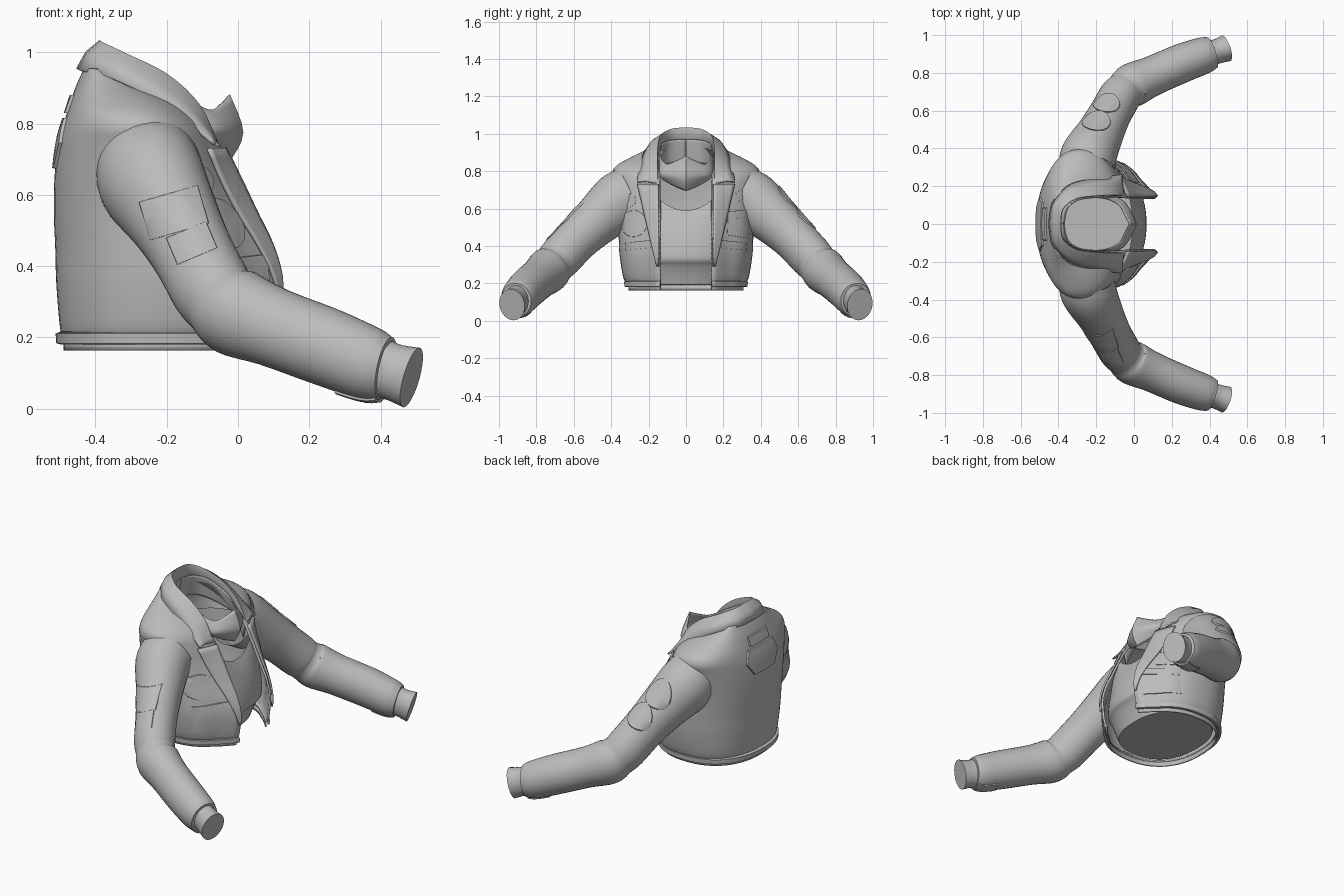
import bpy, bmesh, math
from mathutils import Vector
from mathutils.bvhtree import BVHTree

if "Cube" in bpy.data.objects:
    bpy.data.objects.remove(bpy.data.objects["Cube"])

grey = bpy.data.materials.new("cloth_grey")
grey.diffuse_color = (0.5, 0.5, 0.5, 1)
grey.use_nodes = True
grey.node_tree.nodes["Principled BSDF"].inputs["Base Color"].default_value = grey.diffuse_color


def spline(rows, n):
    """Catmull-Rom resampling of tuples."""
    out = []
    for i in range(len(rows) - 1):
        p0, p1, p2 = rows[max(i - 1, 0)], rows[i], rows[i + 1]
        p3 = rows[min(i + 2, len(rows) - 1)]
        for k in range(n):
            t = k / n
            out.append(tuple(0.5 * (2 * b + (c - a) * t + (2 * a - 5 * b + 4 * c - d) * t * t
                       + (3 * b - a - 3 * c + d) * t ** 3) for a, b, c, d in zip(p0, p1, p2, p3)))
    return out + [tuple(rows[-1])]


def finish(name, bm, thick=0, offset=-1):
    bmesh.ops.recalc_face_normals(bm, faces=bm.faces)
    me = bpy.data.meshes.new(name)
    bm.to_mesh(me)
    bm.free()
    me.materials.append(grey)
    ob = bpy.data.objects.new(name, me)
    bpy.context.collection.objects.link(ob)
    bpy.ops.object.select_all(action='DESELECT')
    bpy.context.view_layer.objects.active = ob
    ob.select_set(True)
    bpy.ops.object.shade_smooth_by_angle(angle=math.radians(38))
    if thick:
        m = ob.modifiers.new("thickness", 'SOLIDIFY')
        m.thickness, m.offset = thick, offset


def loft(name, rows, closed=False, cap_start=False, cap_end=False, thick=0, offset=-1):
    """Skin a list of point rows; returns a tree for projecting plates."""
    bm = bmesh.new()
    vs = [[bm.verts.new(p) for p in r] for r in rows]
    n = len(rows[0])
    for a, b in zip(vs, vs[1:]):
        for i in range(n if closed else n - 1):
            j = (i + 1) % n
            bm.faces.new((a[i], a[j], b[j], b[i]))
    if cap_start:
        bm.faces.new(vs[0])
    if cap_end:
        bm.faces.new(vs[-1])
    tree = BVHTree.FromBMesh(bm)
    finish(name, bm, thick, offset)
    return tree


def plate(name, tree, center, ray, u, v, outline, rise=0.007):
    """Thin plate laid on a surface by projecting concentric outlines."""
    ray, u, v = (Vector(q).normalized() for q in (ray, u, v))
    c = Vector(center)
    bm = bmesh.new()

    def drop(a, b, lift):
        hit = tree.ray_cast(c + u * a + v * b - ray * 2, ray)[0]
        return bm.verts.new((hit or c + u * a + v * b) - ray * lift)
    rings = [[drop(a * k, b * k, rise) for a, b in outline] for k in (0.3, 0.65, 1)]
    rings.append([drop(a * 1.02, b * 1.02, -0.002) for a, b in outline])
    bm.faces.new(rings[0])
    for p, q in zip(rings, rings[1:]):
        for i in range(len(p)):
            j = (i + 1) % len(p)
            bm.faces.new((p[i], p[j], q[j], q[i]))
    finish(name, bm)


def poly(corners, rot=0, n=5):
    cs, sn = math.cos(rot), math.sin(rot)
    pts = []
    for (a, b), (c, d) in zip(corners, corners[1:] + corners[:1]):
        for k in range(n):
            x, y = a + (c - a) * k / n, b + (d - b) * k / n
            pts.append((x * cs - y * sn, x * sn + y * cs))
    return pts


def rect(w, h, rot=0):
    return poly([(-w / 2, -h / 2), (w / 2, -h / 2), (w / 2, h / 2), (-w / 2, h / 2)], rot)


def disc(r, n=24):
    return [(r * math.cos(i * math.tau / n), r * math.sin(i * math.tau / n)) for i in range(n)]


def body_row(z, xb, xf, hw, edge=0.14, n=2.3, cols=64, flare=0.04):
    """One level of the body, open at the front (+x) unless edge is 0."""
    t0 = math.asin((edge / hw) ** (n / 2)) if edge else 0
    row = []
    for i in range(cols + 1):
        t = t0 + (math.tau - 2 * t0) * i / cols
        s, c = math.sin(t), math.cos(t)
        y = hw * math.copysign(abs(s) ** (2 / n), s)
        x = (xb + xf) / 2 + (xf - xb) / 2 * math.copysign(abs(c) ** (2 / n), c)
        if c > 0:
            x += flare * max(0, 1 - (abs(y) - edge) / 0.09)
        row.append((x, y, z))
    return row


# Jacket body: height, back x, front x, half width, edge flare
levels = [(.19, -.49, .07, .31, .04), (.23, -.5, .085, .335, .04), (.35, -.51, .09, .355, .045),
          (.45, -.513, .065, .36, .045), (.55, -.517, .025, .362, .035), (.65, -.515, -.015, .37, .025),
          (.74, -.505, -.05, .385, .01), (.79, -.493, -.08, .395, 0), (.83, -.48, -.12, .372, 0),
          (.87, -.467, -.175, .305, 0), (.91, -.453, -.265, .225, 0), (.955, -.432, -.36, .155, 0)]
jacket = loft("jacket_body", [body_row(*l[:4], flare=l[4]) for l in spline(levels, 4)], thick=.012)

# Hem: wide band and narrow lower band
loft("hem_band", [body_row(z, -.497 - o, .075 + o, .316 + o, flare=.04)
                  for z, o in ((.18, 0), (.183, .013), (.21, .015), (.217, 0))], thick=.006)
loft("hem_lining", [body_row(z, -.49, .07, .308, flare=.04) for z in (.163, .19)], thick=.008)

# Shirt: closed tub inside the jacket with a scooped neckline
shirt = []
for z, xb, xf, hw in spline([(.195, -.46, .0, .275), (.25, -.47, .02, .295), (.30, -.475, .045, .305),
                             (.335, -.48, .066, .312), (.44, -.485, .05, .32), (.53, -.485, .02, .32),
                             (.59, -.485, -.01, .32)], 3):
    row = body_row(z, xb, xf, hw, edge=0, flare=0)[:-1]
    k = max(0, (z - .45) / .14)
    shirt.append([(x, y, q + k * min(.1, 3 * y * y)) for x, y, q in row])
loft("shirt", shirt, closed=True, cap_start=True)


def mirrored(half):
    return [(x, -y, z) for x, y, z in reversed(half[1:])] + half


# Folded collar: low outer edge, bulge, top fold, inner stand
top = spline([(-.39, 0, 1.03), (-.378, .08, 1.022), (-.31, .135, .99), (-.2, .152, .935),
              (-.11, .155, .85), (-.055, .155, .735)], 4)
low = spline([(-.45, 0, .952), (-.43, .11, .945), (-.35, .20, .925), (-.24, .235, .87),
              (-.14, .25, .80), (-.065, .262, .742)], 4)
mid = [tuple((a + b) / 2 + d for a, b, d in zip(p, q, (-.004, .008 if p[1] > .02 else 0, .008)))
       for p, q in zip(top, low)]
stand = [(x * .95 - .012, y * .94, z - .09) for x, y, z in top]
loft("collar", [mirrored(r) for r in (low, mid, top, stand)], thick=.01, offset=0)

# Neck scarf with a raised front peak and pointed lower front: top, bulge and low half-lines
scarf = [
    [(-.025, 0, .88), (-.05, .05, .855), (-.085, .105, .838), (-.17, .138, .885),
     (-.28, .132, .94), (-.35, .085, .965), (-.37, 0, .97)],
    [(.012, 0, .775), (-.02, .07, .78), (-.07, .13, .79), (-.17, .142, .84),
     (-.29, .138, .89), (-.36, .09, .91), (-.382, 0, .915)],
    [(-.025, 0, .695), (-.06, .07, .725), (-.10, .14, .77), (-.18, .15, .795),
     (-.30, .148, .82), (-.375, .1, .84), (-.4, 0, .845)]]
lines = [mirrored(spline(h, 4)) for h in scarf]
columns = [[tuple(q) for q in spline(col, 4)] for col in zip(*lines)]
loft("neck_scarf", columns, thick=.006, offset=0)

# Sleeves: centre x, y, z and radius
arm = [(-.25, .30, .667, .158), (-.238, .365, .632, .158), (-.18, .478, .534, .134), (-.128, .58, .438, .12),
       (-.077, .67, .342, .118), (-.048, .703, .305, .113), (-.005, .737, .27, .124), (.1, .785, .228, .112),
       (.25, .85, .172, .11), (.37, .893, .124, .103), (.415, .908, .112, .09)]
cuff = [(.39, .90, .12, .074), (.405, .904, .112, .082), (.44, .914, .101, .08), (.487, .93, .087, .087)]


def tube(name, pts, s, squash=.94):
    rows = []
    for i, p in enumerate(pts):
        a, b = pts[max(i - 1, 0)], pts[min(i + 1, len(pts) - 1)]
        t = (Vector(b[:3]) - Vector(a[:3])).normalized()
        side = t.cross(Vector((0, 0, 1))).normalized()
        up = side.cross(t)
        ring = []
        for k in range(32):
            g = k * math.tau / 32
            q = Vector(p[:3]) + (side * math.cos(g) * squash + up * math.sin(g)) * p[3]
            ring.append((q.x, q.y * s, q.z))
        rows.append(ring)
    return loft(name, rows, closed=True, cap_end=True)


face = ((-1, 0, 0), (0, 1, 0), (0, 0, 1))
sleeves = {}
for s, label in ((1, "left"), (-1, "right")):
    sleeves[s] = tube(label + "_sleeve", spline(arm, 4), s)
    tube(label + "_cuff", spline(cuff, 3), s, .82)
    # Lapel: inner fold on the front edge, outer line laid on the chest
    rows = []
    for k in range(17):
        f = k / 16
        z, outer = .73 - .44 * f, .26 - .105 * f
        row = []
        for j in range(7):
            y = .146 + (outer - .146) * j / 6
            hit = jacket.ray_cast(Vector((2, y * s, z)), Vector((-1, 0, 0)))[0]
            row.append((hit.x + .01, y * s, z))
        rows.append(row)
    loft(label + "_lapel", rows, thick=.01, offset=0)
    # Lower pocket, its flap and the wrist tab
    plate(label + "_lower_pocket", jacket, (0, .25 * s, .33), *face, rect(.14, .13), .006)
    plate(label + "_pocket_flap", jacket, (0, .25 * s, .405), *face, rect(.15, .04, -.1 * s), .009)
    plate(label + "_wrist_tab", sleeves[s], (.34, .88 * s, 0), (0, 0, 1), (1, .38 * s, 0),
          (-.38 * s, 1, 0), rect(.12, .07))

# Chest badges
plate("chest_pocket", jacket, (0, .285, .51), *face,
      poly([(-.065, -.05), (.055, -.07), (.06, .05), (-.06, .05)]), .006)
plate("chest_flap", jacket, (0, .285, .57), *face, rect(.125, .04, .08), .009)
star = [(r * math.sin(i * math.pi / 5), r * math.cos(i * math.pi / 5))
        for i in range(10) for r in [.05 if i % 2 == 0 else .024]]
plate("star_badge", jacket, (0, .305, .675), *face, star)
plate("small_round_badge", jacket, (0, -.305, .645), *face, disc(.036))
plate("large_round_badge", jacket, (0, -.28, .52), *face, disc(.07))

# Back badges
back = ((1, 0, 0), (0, 1, 0), (0, 0, 1))
plate("back_badge", jacket, (-.5, 0, .745), *back,
      poly([(-.09, -.07), (.09, -.07), (.14, 0), (.11, .07), (-.11, .07), (-.14, 0)]), .009)
plate("back_upper_strip", jacket, (-.5, 0, .855), *back, rect(.17, .05), .009)

# Sleeve badges: squares on one arm, discs on the other
flat = ((0, 1, 0), (1, 0, 0), (0, 0, 1))
plate("square_badge_upper", sleeves[-1], (-.18, -.6, .55), *flat, rect(.17, .11, .28), .005)
plate("square_badge_lower", sleeves[-1], (-.13, -.6, .465), *flat, rect(.12, .08, .4), .005)
slope = ((0, -.5, -1), (1, 0, 0), (0, 1, -.5))
plate("round_badge_upper", sleeves[1], (-.2, .52, .6), *slope, disc(.075))
plate("round_badge_lower", sleeves[1], (-.145, .62, .5), *slope, disc(.07))
